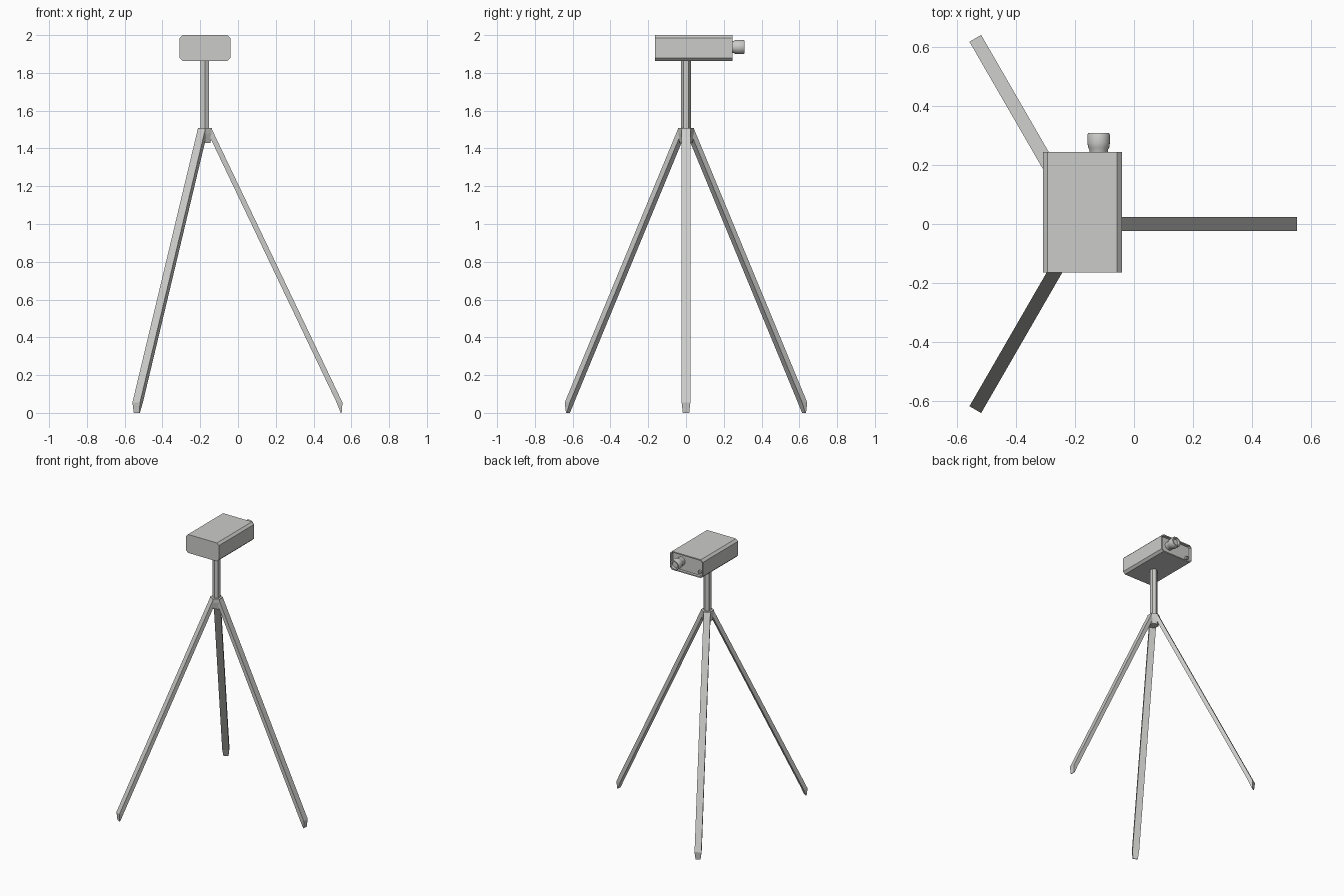
import bpy, bmesh, math
from mathutils import Matrix, Vector

cube = bpy.data.objects.get("Cube")
if cube:
    bpy.data.objects.remove(cube, do_unlink=True)

AXIS = -0.175  # x of the stand's centre line

grey = bpy.data.materials.new("light_grey")
grey.use_nodes = True
colour = (0.6, 0.6, 0.59, 1)
grey.diffuse_color = colour
grey.node_tree.nodes["Principled BSDF"].inputs["Base Color"].default_value = colour


def finish(name, bm):
    bmesh.ops.recalc_face_normals(bm, faces=bm.faces)
    mesh = bpy.data.meshes.new(name)
    bm.to_mesh(mesh)
    bm.free()
    mesh.materials.append(grey)
    obj = bpy.data.objects.new(name, mesh)
    bpy.context.collection.objects.link(obj)
    return obj


def loft(name, rings):
    """Skin a list of closed rings and cap both ends."""
    bm = bmesh.new()
    loops = [[bm.verts.new(p) for p in ring] for ring in rings]
    n = len(loops[0])
    for a, b in zip(loops, loops[1:]):
        for i in range(n):
            j = (i + 1) % n
            bm.faces.new((a[i], a[j], b[j], b[i]))
    bm.faces.new(loops[0])
    bm.faces.new(loops[-1])
    return finish(name, bm)


def turned(name, profile, sides, matrix, phase=0.0):
    """Turn (radius, height) points about z, then place with the matrix."""
    angles = [phase + 2 * math.pi * i / sides for i in range(sides)]
    return loft(name, [[matrix @ Vector((r * math.cos(a), r * math.sin(a), h)) for a in angles]
                       for r, h in profile])


# Camera body: box with chamfered long edges and a recessed back
bm = bmesh.new()
bmesh.ops.create_cube(bm, size=1)
bmesh.ops.transform(bm, verts=bm.verts, matrix=Matrix.Translation((AXIS, 0.04, 1.932))
                    @ Matrix.Diagonal((0.268, 0.41, 0.136, 1)))
long_edges = [e for e in bm.edges if abs(e.verts[0].co.y - e.verts[1].co.y) > 0.3]
bmesh.ops.bevel(bm, geom=long_edges, offset=0.016, segments=1, affect='EDGES', profile=0.5)
bm.normal_update()
back = max(bm.faces, key=lambda f: f.calc_center_median().y)
bmesh.ops.inset_region(bm, faces=[back], thickness=0.009)
bmesh.ops.inset_region(bm, faces=[back], thickness=0.0001, depth=-0.02)
finish("camera_body", bm)

# Lens and small socket on the back panel
def facing_back(x, z):
    return Matrix.Translation((x, 0, z)) @ Matrix.Rotation(-math.pi / 2, 4, 'X')

lens = turned("lens", [(0.031, 0.22), (0.031, 0.252), (0.036, 0.26), (0.038, 0.275),
                       (0.038, 0.304), (0.035, 0.309), (0.026, 0.309), (0.022, 0.296)],
              24, facing_back(-0.12, 1.937))
socket = turned("socket", [(0.013, 0.22), (0.013, 0.238), (0.008, 0.238), (0.008, 0.232)],
                16, facing_back(-0.275, 1.9))
for obj in (lens, socket):
    bpy.ops.object.select_all(action='DESELECT')
    obj.select_set(True)
    bpy.context.view_layer.objects.active = obj
    bpy.ops.object.shade_smooth_by_angle(angle=math.radians(35))

# Hexagonal pole and tapered hub
centre = Matrix.Translation((AXIS, 0, 0))
turned("pole", [(0.026, 1.48), (0.026, 1.87)], 6, centre, math.pi / 6)
turned("hub", [(0.034, 1.43), (0.043, 1.48), (0.043, 1.508)], 6, centre, math.pi / 6)

# Three flat-sided legs with slightly tapered feet
for k, name in enumerate(("side_leg", "back_leg", "front_leg")):
    place = centre @ Matrix.Rotation(k * 2 * math.pi / 3, 4, 'Z')
    rings = []
    for outer, inner, half in (((0.035, 1.505), (0.012, 1.49), 0.023),
                               ((0.728, 0.055), (0.697, 0.055), 0.023),
                               ((0.724, 0.0), (0.719, 0.0), 0.017)):
        rings.append([place @ Vector((r, s * half, z)) for (r, z), s in
                      ((outer, -1), (outer, 1), (inner, 1), (inner, -1))])
    loft(name, rings)
